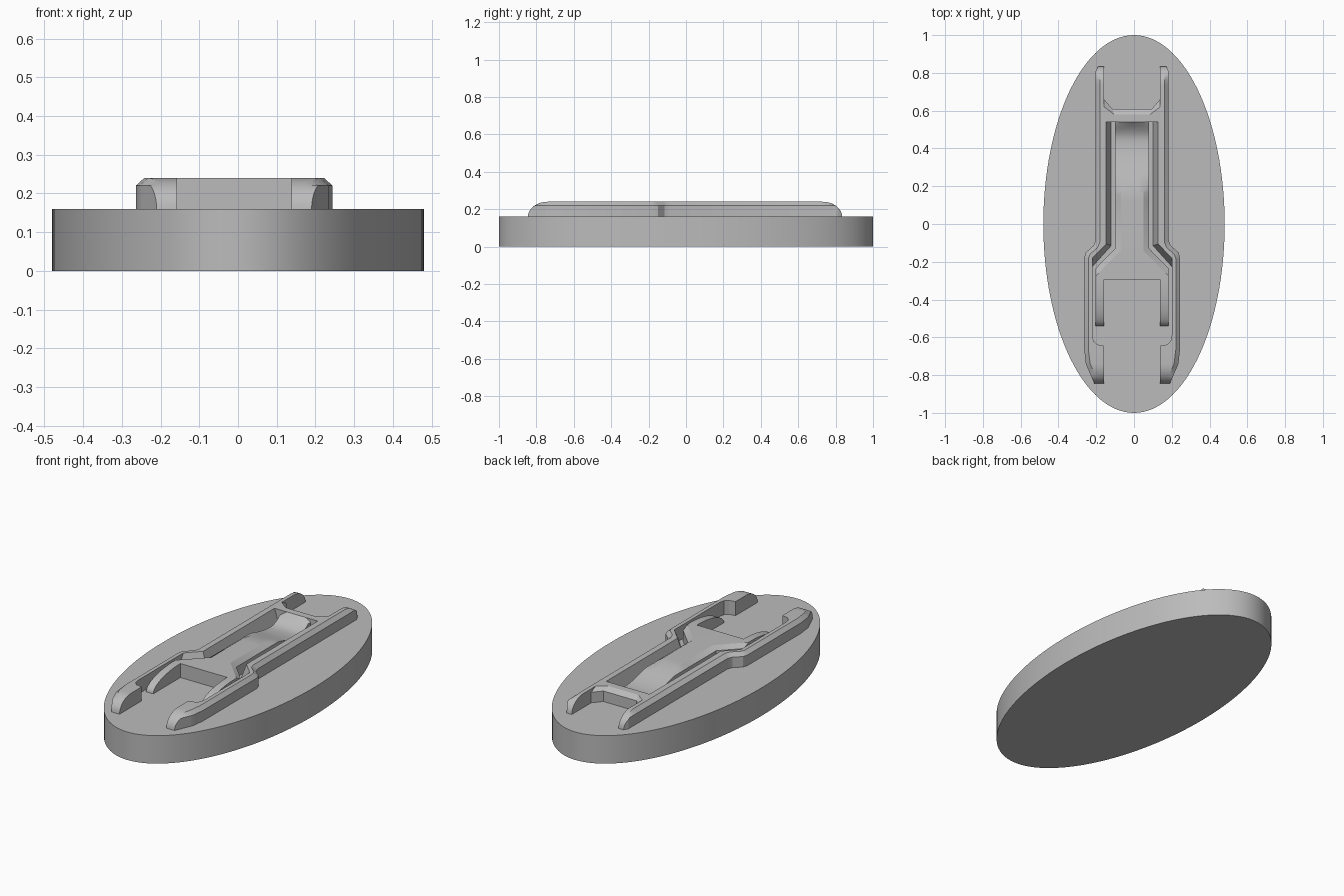
import bpy, bmesh, math

if "Cube" in bpy.data.objects:
    bpy.data.objects.remove(bpy.data.objects["Cube"])

BASE, SHOULDER, TOP = 0.16, 0.22, 0.24
CX = -0.01  # the raised clip sits slightly off centre

grey = bpy.data.materials.new("plain grey")
grey.diffuse_color = (0.5, 0.5, 0.5, 1)
grey.use_nodes = True
grey.node_tree.nodes["Principled BSDF"].inputs["Base Color"].default_value = grey.diffuse_color


def finish(ob, angle):
    ob.data.materials.append(grey)
    bpy.ops.object.select_all(action='DESELECT')
    ob.select_set(True)
    bpy.context.view_layer.objects.active = ob
    bpy.ops.object.shade_smooth_by_angle(angle=math.radians(angle))


def raised_part(name, half, limit, cuts):
    """Half outline rows: base x, base y, top x, top y, share of the inset reached at the shoulder."""
    loop = half + [(-a, b, -c, d, s) for a, b, c, d, s in reversed(half) if a > 0]
    bm = bmesh.new()
    rings = [
        [bm.verts.new((a, b, BASE)) for a, b, c, d, s in loop],
        [bm.verts.new((a + (c - a) * s, b + (d - b) * s, SHOULDER)) for a, b, c, d, s in loop],
        [bm.verts.new((c, d, TOP)) for a, b, c, d, s in loop],
    ]
    n = len(loop)
    for lo, hi in zip(rings, rings[1:]):
        for i in range(n):
            j = (i + 1) % n
            bm.faces.new((lo[i], lo[j], hi[j], hi[i]))
    bm.faces.new(rings[0][::-1])
    bm.faces.new(rings[2])
    bmesh.ops.recalc_face_normals(bm, faces=bm.faces)
    bmesh.ops.triangulate(bm, faces=[f for f in bm.faces if len(f.verts) > 4])
    # slice across the length, then bend the top down to the limiting curve
    for y in cuts:
        bmesh.ops.bisect_plane(bm, geom=bm.verts[:] + bm.edges[:] + bm.faces[:],
                               plane_co=(0, y, 0), plane_no=(0, 1, 0))
    for v in bm.verts:
        v.co.z = min(v.co.z, limit(v.co.y))
    bmesh.ops.dissolve_degenerate(bm, dist=0.0005, edges=bm.edges[:])
    me = bpy.data.meshes.new(name)
    bm.to_mesh(me)
    bm.free()
    ob = bpy.data.objects.new(name, me)
    ob.location.x = CX
    bpy.context.collection.objects.link(ob)
    finish(ob, 25)


def quarter(t):
    """Quarter round falling from the top to the base as t goes from 0 to 1."""
    t = min(max(t, 0), 1)
    return BASE + (TOP - BASE) * math.sqrt(1 - t * t)


# oval base plate
bpy.ops.mesh.primitive_cylinder_add(vertices=128, radius=1, depth=BASE, location=(0, 0, BASE / 2))
plate = bpy.context.object
plate.name = "oval_base"
plate.scale = (0.48, 1, 1)
bpy.ops.object.transform_apply(location=False, rotation=False, scale=True)
finish(plate, 30)

# outer frame: rear cross bar, two long rails, rounded rail ends
frame = [
    (0, .61, 0, .58, 0), (.105, .61, .095, .58, 0), (.148, .66, .148, .62, 0),
    (.148, .835, .148, .835, 0), (.18, .835, .165, .835, 0), (.193, .81, .171, .81, 0),
    (.193, -.085, .171, -.095, 0), (.205, -.115, .183, -.125, 0),
    (.245, -.15, .223, -.16, 0), (.254, -.18, .232, -.185, 0),
    (.254, -.66, .232, -.66, 0), (.245, -.74, .222, -.74, 0), (.2, -.845, .178, -.845, 0),
    (.148, -.845, .148, -.845, 0), (.148, -.645, .148, -.645, 0),
    (.185, -.638, .185, -.638, 0), (.204, -.62, .204, -.62, 0), (.21, -.59, .21, -.59, 0),
    (.21, -.225, .21, -.18, .75), (.111, -.115, .137, -.105, .75),
    (.111, .54, .137, .54, .75), (0, .54, 0, .54, 0),
]
arc = [.735 + .105 * math.sin(math.radians(a)) for a in range(0, 90, 10)]
raised_part("outer_frame", frame, lambda y: quarter((abs(y + .005) - .735) / .105),
            [a - .005 for a in arc] + [-a - .005 for a in arc])

# inner tongue: dipped spring strip, widening plate, two curved fork legs
tongue = [
    (0, .54, 0, .54, 0), (.09, .54, .06, .54, 0), (.09, -.13, .06, -.14, 0),
    (.193, -.235, .193, -.275, 0), (.193, -.54, .193, -.54, 0),
    (.148, -.54, .148, -.54, 0), (.148, -.295, .148, -.295, 0), (0, -.295, 0, -.295, 0),
]


def tongue_limit(y):
    if y > .44:
        return .185 + .055 * ((y - .44) / .1) ** 2
    if y > .12:
        return .2125 + .0275 * math.cos(math.pi * (y - .12) / .32)
    return quarter((-.295 - y) / .245)


raised_part("inner_tongue", tongue, tongue_limit,
            [.12 + .02 * i for i in range(21)]
            + [-.295 - .245 * math.sin(math.radians(a)) for a in range(5, 90, 7)])
